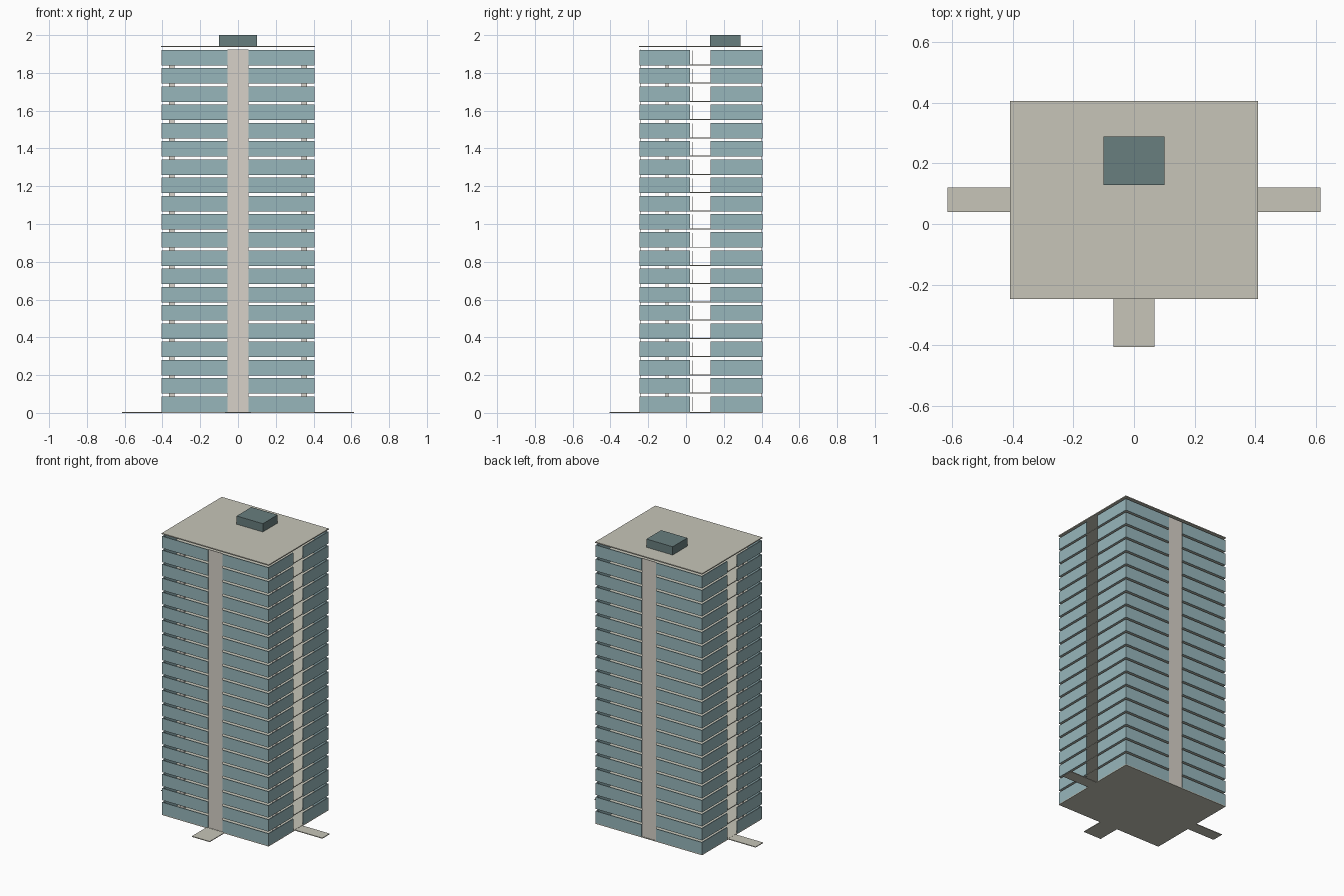
import bpy, bmesh

if "Cube" in bpy.data.objects:
    bpy.data.objects.remove(bpy.data.objects["Cube"])

FLOORS, PITCH, BASE = 20, 0.0965, 0.006
X, Y0, Y1 = 0.406, -0.247, 0.405
T = 0.006  # panel thickness


def material(name, rgb):
    m = bpy.data.materials.new(name)
    m.diffuse_color = (*rgb, 1)
    m.use_nodes = True
    m.node_tree.nodes["Principled BSDF"].inputs["Base Color"].default_value = m.diffuse_color
    return m


concrete = material("concrete", (0.57, 0.56, 0.48))
render_wall = material("wall", (0.68, 0.64, 0.58))
glass = material("glass", (0.31, 0.47, 0.50))
dark = material("dark_cladding", (0.14, 0.21, 0.21))


def boxes(name, spans, mat, floors=1):
    """One object from (x0, x1, y0, y1, z0, z1) boxes, repeated up the floors."""
    bm = bmesh.new()
    for x0, x1, y0, y1, z0, z1 in spans:
        vs = bmesh.ops.create_cube(bm, size=1)["verts"]
        bmesh.ops.scale(bm, verts=vs, vec=(x1 - x0, y1 - y0, z1 - z0))
        bmesh.ops.translate(bm, verts=vs, vec=((x0 + x1) / 2, (y0 + y1) / 2, (z0 + z1) / 2))
    me = bpy.data.meshes.new(name)
    bm.to_mesh(me)
    bm.free()
    me.materials.append(mat)
    ob = bpy.data.objects.new(name, me)
    bpy.context.collection.objects.link(ob)
    if floors > 1:
        a = ob.modifiers.new("floors", "ARRAY")
        a.count = floors
        a.use_relative_offset = False
        a.use_constant_offset = True
        a.constant_offset_displace = (0, 0, PITCH)
    return ob


# ground plate and the three entrance paths
boxes("ground_plate", [(-X, X, Y0, Y1, 0, BASE)], concrete)
boxes("entrance_paths", [
    (-0.068, 0.068, -0.405, Y0, 0, 0.005),
    (-0.615, -X, 0.04, 0.12, 0, 0.005),
    (X, 0.615, 0.04, 0.12, 0, 0.005)], concrete)

# floor slabs
slab = boxes("floor_slabs", [(-X + T, X - T, Y0 + T, Y1 - T, BASE + PITCH, BASE + PITCH + 0.005)],
             concrete, FLOORS - 1)

# four L-shaped glass corners per floor, open at the middle of each side
z0, z1 = BASE, BASE + 0.082
panels = []
for s in (-1, 1):
    xa, xb = sorted((s * 0.055, s * X))
    panels += [(xa, xb, Y0, Y0 + T, z0, z1), (xa, xb, Y1 - T, Y1, z0, z1)]
    xa, xb = sorted((s * (X - T), s * X))
    panels += [(xa, xb, Y0 + T, 0.022, z0, z1), (xa, xb, 0.13, Y1 - T, z0, z1)]
boxes("glass_panels", panels, glass, FLOORS)

# solid wall strips in the middle of front and back
top = BASE + PITCH * FLOORS - 0.012
boxes("wall_strips", [(-0.055, 0.055, Y0 + 0.003, Y0 + T, BASE, top),
                      (-0.055, 0.055, Y1 - T, Y1 - 0.003, BASE, top)], render_wall)

# inner columns and the corridor partition
boxes("columns", [(s * 0.35 - 0.015, s * 0.35 + 0.015, -0.108, -0.092, BASE, BASE + PITCH)
                  for s in (-1, 1)], render_wall, FLOORS - 1)
boxes("partitions", [(-0.3, 0.3, 0.034, 0.037, BASE + 0.005, BASE + 0.078)], render_wall, FLOORS)

# roof and plant room
roof = BASE + PITCH * FLOORS
boxes("roof", [(-0.408, 0.408, Y0 - 0.001, 0.406, roof, roof + 0.007)], concrete)
boxes("plant_room", [(-0.1, 0.1, 0.128, 0.288, roof + 0.007, 2.0)], dark)
